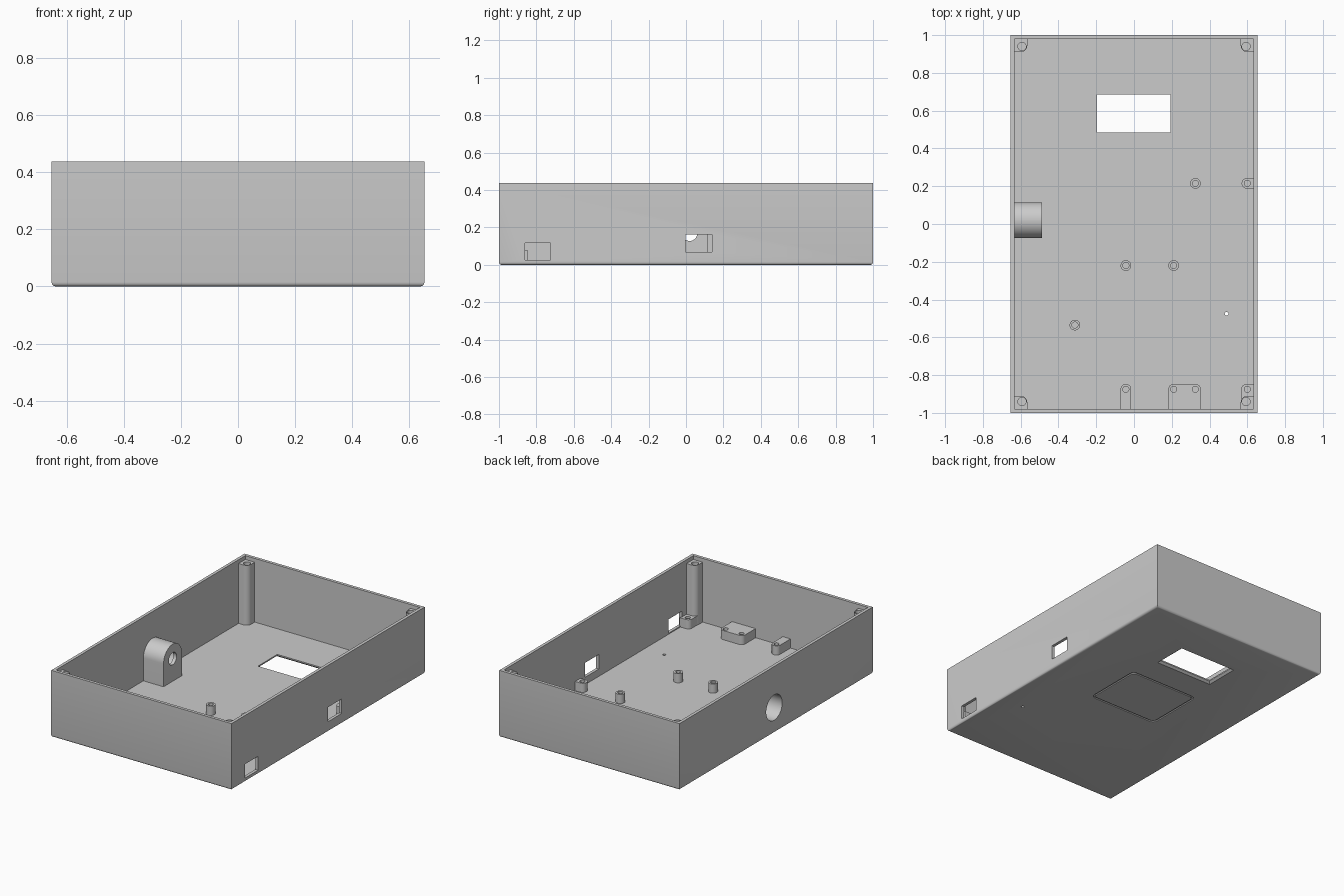
import bpy, bmesh, math
from mathutils import Matrix, Vector

if "Cube" in bpy.data.objects:
    bpy.data.objects.remove(bpy.data.objects["Cube"], do_unlink=True)

grey = bpy.data.materials.new("plain grey plastic")
grey.use_nodes = True
grey.diffuse_color = (0.6, 0.6, 0.6, 1)
grey.node_tree.nodes["Principled BSDF"].inputs["Base Color"].default_value = (0.6, 0.6, 0.6, 1)

HX, HY, TOP = 0.653, 1.0, 0.437     # outer half sizes and height
WALL, FLOOR = 0.02, 0.02
IX, IY = HX - WALL, HY - WALL       # inner half sizes
SINK = 0.006                        # how far fittings run into the shell
STUD_TOP, POST_TOP = 0.08, 0.412


def finish(name, bm):
    bmesh.ops.recalc_face_normals(bm, faces=bm.faces)
    mesh = bpy.data.meshes.new(name)
    bm.to_mesh(mesh)
    bm.free()
    mesh.materials.append(grey)
    ob = bpy.data.objects.new(name, mesh)
    bpy.context.collection.objects.link(ob)
    return ob


def box(name, lo, hi, radius=0, rounded=None, segments=8):
    """Box between two corners; rounds edges picked by rounded(middle, direction)."""
    lo, hi = Vector(lo), Vector(hi)
    bm = bmesh.new()
    bmesh.ops.create_cube(bm, size=1)
    for v in bm.verts:
        v.co = Vector(((lo[i] + hi[i]) / 2 + v.co[i] * (hi[i] - lo[i]) for i in range(3)))
    if rounded:
        centre = (lo + hi) / 2
        picked = []
        for e in bm.edges:
            a, b = (v.co for v in e.verts)
            if rounded((a + b) / 2 - centre, (b - a).normalized()):
                picked.append(e)
        bmesh.ops.bevel(bm, geom=picked, offset=radius, segments=segments,
                        profile=0.5, affect='EDGES', clamp_overlap=True)
    return finish(name, bm)


def cylinder(name, centre, radius, depth, axis='Z', sides=32):
    bm = bmesh.new()
    turn = Matrix.Rotation(math.pi / 2, 4, 'Y') if axis == 'X' else Matrix()
    bmesh.ops.create_cone(bm, cap_ends=True, segments=sides, radius1=radius, radius2=radius,
                          depth=depth, matrix=Matrix.Translation(centre) @ turn)
    return finish(name, bm)


def cut(target, cutter):
    mod = target.modifiers.new("cut", 'BOOLEAN')
    mod.operation, mod.solver, mod.object = 'DIFFERENCE', 'EXACT', cutter
    bpy.context.view_layer.objects.active = target
    bpy.ops.object.modifier_apply(modifier=mod.name)
    bpy.data.objects.remove(cutter, do_unlink=True)


def drill(target, x, y, top, radius, depth):
    cut(target, cylinder("drill", (x, y, top - depth / 2 + 0.01), radius, depth + 0.02, sides=24))


def vertical(d):
    return abs(d.z) > 0.9


# Open shell with softened bottom edges
shell = box("case_shell", (-HX, -HY, 0), (HX, HY, TOP), 0.015,
            lambda m, d: m.z < -0.1 and not vertical(d), segments=4)
cut(shell, box("cavity", (-IX, -IY, FLOOR), (IX, IY, TOP + 0.1)))

# Display opening, flared towards the underside
cut(shell, box("display_opening", (-0.195, 0.485, -0.1), (0.192, 0.685, 0.1)))
flare = box("display_flare", (-0.215, 0.465, -0.005), (0.212, 0.705, 0.016))
for v in flare.data.vertices:
    if v.co.z > 0:
        v.co.x += math.copysign(0.025, -v.co.x)
        v.co.y += math.copysign(0.025, 0.585 - v.co.y)
cut(shell, flare)

# Small indicator hole in the floor
cut(shell, cylinder("indicator_hole", (0.49, -0.475, 0), 0.01, 0.2, sides=16))

# Rounded rectangular groove on the underside
groove = box("groove", (-0.25, -0.11, -0.01), (0.25, 0.29, 0.007), 0.035,
             lambda m, d: vertical(d))
cut(groove, box("groove_core", (-0.238, -0.098, -0.05), (0.238, 0.278, 0.05), 0.025,
                lambda m, d: vertical(d)))
cut(shell, groove)

# Connector openings in the left wall
for y0, y1, z0, z1 in ((-0.862, -0.725, 0.027, 0.118), (-0.003, 0.14, 0.068, 0.163)):
    cut(shell, box("port", (IX - 0.02, y0, z0), (HX + 0.1, y1, z1)))

# Round-topped socket housing on the right wall, open to the outside
SY, SZ = 0.02, 0.168
housing = box("socket_housing", (-IX - SINK, SY - 0.095, FLOOR - SINK),
              (-0.487, SY + 0.095, SZ + 0.095), 0.0945,
              lambda m, d: m.z > 0.05 and abs(d.x) > 0.9, segments=16)
for part in (shell, housing):
    cut(part, cylinder("socket_bore", (-0.61, SY, SZ), 0.083, 0.2, 'X', 48))
cut(housing, cylinder("socket_exit", (-0.5, SY, SZ), 0.04, 0.2, 'X'))

parts = [shell, housing]

# Corner screw posts, rounded towards the inside
for side, sx in (("left", 1), ("right", -1)):
    for end, sy in (("back", 1), ("front", -1)):
        xs = sorted((sx * 0.565, sx * (IX + SINK)))
        ys = sorted((sy * 0.91, sy * (IY + SINK)))
        post = box(f"{end}_{side}_screw_post", (xs[0], ys[0], FLOOR - SINK),
                   (xs[1], ys[1], POST_TOP), 0.035,
                   lambda m, d: vertical(d) and m.x * sx < 0 and m.y * sy < 0)
        drill(post, sx * 0.593, sy * 0.94, POST_TOP, 0.022, 0.12)
        parts.append(post)

# Free-standing round board studs
for i, (x, y) in enumerate(((0.325, 0.215), (-0.043, -0.22), (0.21, -0.22), (-0.313, -0.535))):
    stud = cylinder(f"board_stud_{i + 1}", (x, y, (FLOOR - SINK + STUD_TOP) / 2),
                    0.028, STUD_TOP - FLOOR + SINK)
    drill(stud, x, y, STUD_TOP, 0.016, 0.05)
    parts.append(stud)

# Board supports joined to the walls
wall_x, wall_y = IX + SINK, -IY - SINK
supports = (
    ("side_support", 0.57, wall_x, 0.187, 0.243, lambda m: m.x < 0, [(0.6, 0.215)]),
    ("front_support", -0.071, -0.015, wall_y, -0.847, lambda m: m.y > 0, [(-0.043, -0.875)]),
    ("front_double_support", 0.182, 0.353, wall_y, -0.847, lambda m: m.y > 0,
     [(0.21, -0.875), (0.325, -0.875)]),
    ("corner_support", 0.568, wall_x, wall_y, -0.847, lambda m: m.y > 0 and m.x < 0,
     [(0.6, -0.875)]),
)
for name, x0, x1, y0, y1, rule, holes in supports:
    support = box(name, (x0, y0, FLOOR - SINK), (x1, y1, STUD_TOP), 0.0275,
                  lambda m, d: vertical(d) and rule(m))
    for x, y in holes:
        drill(support, x, y, STUD_TOP, 0.016, 0.05)
    parts.append(support)

# Smooth curved faces, keep hard edges
for ob in parts:
    bpy.ops.object.select_all(action='DESELECT')
    ob.select_set(True)
    bpy.context.view_layer.objects.active = ob
    bpy.ops.object.shade_smooth_by_angle(angle=math.radians(30))
